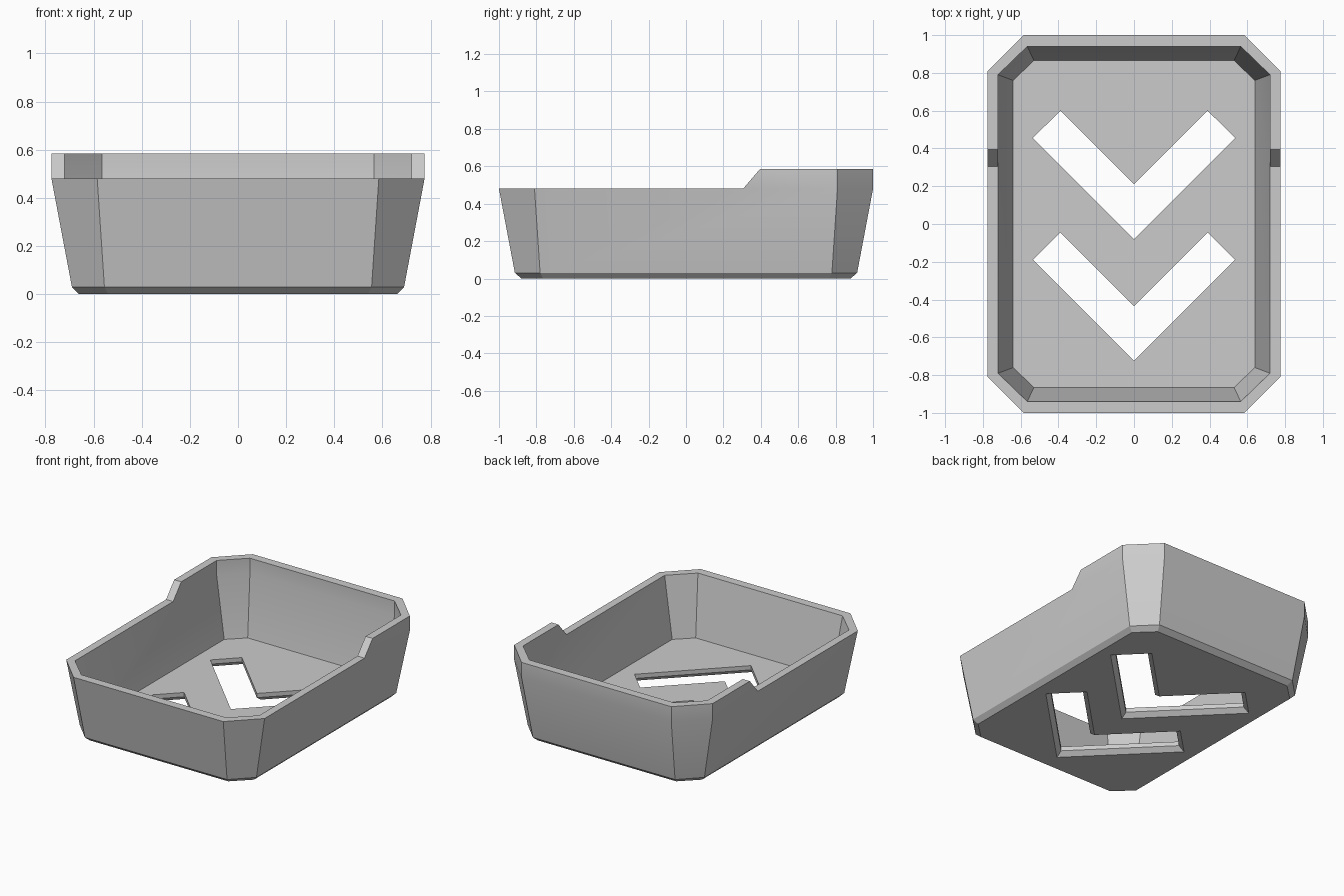
import bpy, bmesh

if "Cube" in bpy.data.objects:
    bpy.data.objects.remove(bpy.data.objects["Cube"], do_unlink=True)

grey = bpy.data.materials.new("plain grey")
grey.use_nodes = True
GREY = (0.6, 0.6, 0.6, 1)
grey.diffuse_color = GREY
grey.node_tree.nodes["Principled BSDF"].inputs["Base Color"].default_value = GREY


def octagon(x, y, cx, cy, z):
    """Rectangle with cut corners; the cut runs from (cx, y) to (x, cy)."""
    quarter = [(x, cy), (cx, y)]
    ring = quarter + [(-a, b) for a, b in reversed(quarter)]
    ring += [(-a, -b) for a, b in ring]
    return [(a, b, z) for a, b in ring]


def loft(name, rings):
    """Closed solid through a stack of matching rings."""
    bm = bmesh.new()
    loops = [[bm.verts.new(p) for p in ring] for ring in rings]
    n = len(loops[0])
    for low, high in zip(loops, loops[1:]):
        for i in range(n):
            j = (i + 1) % n
            bm.faces.new((low[i], low[j], high[j], high[i]))
    bm.faces.new(loops[0][::-1])
    bm.faces.new(loops[-1])
    bmesh.ops.recalc_face_normals(bm, faces=bm.faces)
    mesh = bpy.data.meshes.new(name)
    bm.to_mesh(mesh)
    bm.free()
    mesh.materials.append(grey)
    obj = bpy.data.objects.new(name, mesh)
    bpy.context.collection.objects.link(obj)
    return obj


def chevron(tip_y):
    """V-shaped slot, flaring outward at the underside."""
    rings = []
    for z, grow in ((-0.03, 0.06), (0.03, 0), (0.12, 0)):
        d = grow * 2 ** 0.5
        outline = [(0, -d), (0.535 + d, 0.535), (0.39, 0.68 + d), (0, 0.29 + d),
                   (-0.39, 0.68 + d), (-0.535 - d, 0.535)]
        rings.append([(x, y + tip_y, z) for x, y in outline])
    return loft("slot_cutter", rings)


# Tray: up the outside, over the rim, down the inside to the floor
FLOOR, LOW_RIM, HIGH_RIM = 0.06, 0.48, 0.585
tray = loft("tray", [
    octagon(0.66, 0.88, 0.54, 0.765, 0),
    octagon(0.69, 0.915, 0.555, 0.78, 0.03),
    octagon(0.775, 1.0, 0.585, 0.81, LOW_RIM),
    octagon(0.775, 1.0, 0.585, 0.81, HIGH_RIM),
    octagon(0.72, 0.94, 0.565, 0.79, HIGH_RIM),
    octagon(0.72, 0.94, 0.565, 0.79, LOW_RIM),
    octagon(0.64, 0.865, 0.53, 0.76, FLOOR),
])

# Lowered front rim, with a slope up to the raised back
profile = [(-1.2, LOW_RIM), (0.305, LOW_RIM), (0.395, HIGH_RIM),
           (0.395, 0.8), (-1.2, 0.8)]
rim_cutter = loft("rim_cutter", [[(x, y, z) for y, z in profile] for x in (-1, 1)])

# Cut the rim and the two floor slots
bpy.context.view_layer.objects.active = tray
tray.select_set(True)
for cutter in (rim_cutter, chevron(-0.08), chevron(-0.725)):
    cut = tray.modifiers.new("cut", "BOOLEAN")
    cut.operation = "DIFFERENCE"
    cut.solver = "EXACT"
    cut.object = cutter
    bpy.ops.object.modifier_apply(modifier=cut.name)
    bpy.data.objects.remove(cutter, do_unlink=True)

bpy.ops.object.shade_smooth_by_angle(angle=0.5)
